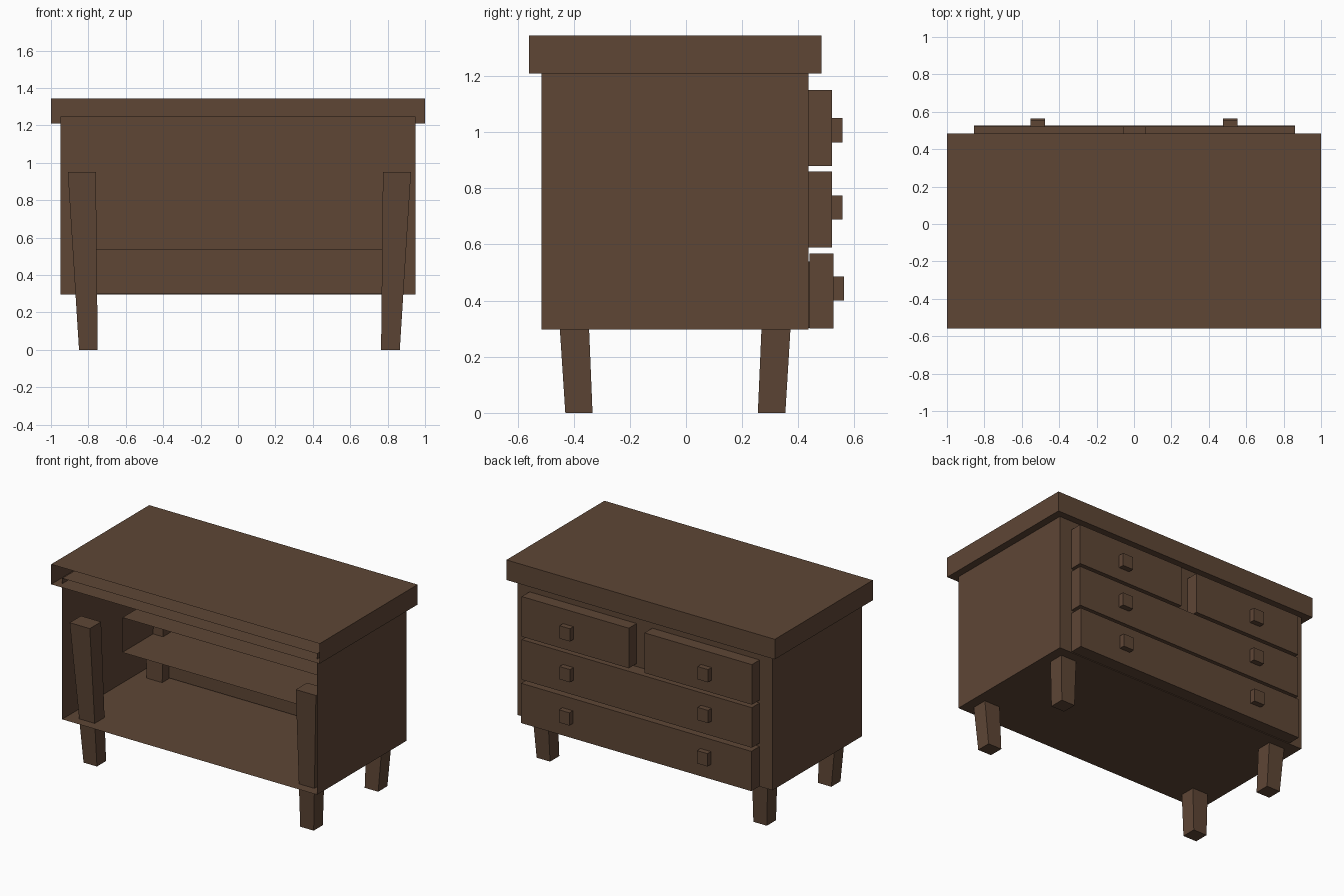
import bpy, bmesh

if "Cube" in bpy.data.objects:
    bpy.data.objects.remove(bpy.data.objects["Cube"])

wood = bpy.data.materials.new("dark brown wood")
wood.diffuse_color = (0.112, 0.061, 0.036, 1)
wood.use_nodes = True
wood.node_tree.nodes["Principled BSDF"].inputs["Base Color"].default_value = wood.diffuse_color


def prism(name, low, high, open_front=False):
    """Six-sided solid between two rectangles (x0, x1, y0, y1, z)."""
    bm = bmesh.new()
    rings = []
    for x0, x1, y0, y1, z in (low, high):
        rings.append([bm.verts.new(p) for p in
                      ((x0, y0, z), (x1, y0, z), (x1, y1, z), (x0, y1, z))])
    a, b = rings
    bm.faces.new(a[::-1])
    bm.faces.new(b)
    for i in range(1 if open_front else 0, 4):
        j = (i + 1) % 4
        bm.faces.new((a[i], a[j], b[j], b[i]))
    me = bpy.data.meshes.new(name)
    bm.to_mesh(me)
    bm.free()
    me.materials.append(wood)
    ob = bpy.data.objects.new(name, me)
    bpy.context.collection.objects.link(ob)
    return ob


def box(name, x0, x1, y0, y1, z0, z1, open_front=False):
    return prism(name, (x0, x1, y0, y1, z0), (x0, x1, y0, y1, z1), open_front)


# Hollow top and carcass, both open towards -y
box("top_slab", -1, 1, -0.56, 0.483, 1.21, 1.345, True)
box("carcass", -0.95, 0.95, -0.515, 0.437, 0.297, 1.247, True)

# Drawer bodies inside the carcass
box("middle_drawer_body", -0.83, 0.83, -0.045, 0.437, 0.60, 0.835, True)
box("lower_drawer_body", -0.83, 0.83, 0.34, 0.44, 0.302, 0.54)

# Drawer fronts
box("top_drawer_left", -0.855, -0.055, 0.435, 0.52, 0.88, 1.15)
box("top_drawer_right", 0.062, 0.86, 0.435, 0.52, 0.88, 1.15)
box("middle_drawer", -0.855, 0.86, 0.435, 0.52, 0.59, 0.86)
box("lower_drawer", -0.855, 0.86, 0.44, 0.526, 0.30, 0.568)

# Square knobs, two per row
for row, z, y in (("top", 1.007, 0.518), ("middle", 0.732, 0.518), ("lower", 0.443, 0.524)):
    for side, x in (("left", -0.515), ("right", 0.514)):
        box(f"{row}_knob_{side}", x - 0.039, x + 0.039, y, y + 0.039, z - 0.043, z + 0.043)

# Tapered, splayed legs that run up inside the carcass
for side, lx, hx in (("left", (-0.85, -0.75), (-0.91, -0.76)),
                     ("right", (0.765, 0.865), (0.775, 0.925))):
    for end, ly, hy in (("front", (-0.43, -0.333), (-0.492, -0.372)),
                        ("back", (0.256, 0.354), (0.297, 0.412))):
        prism(f"{end}_leg_{side}", (*lx, *ly, 0), (*hx, *hy, 0.95))
